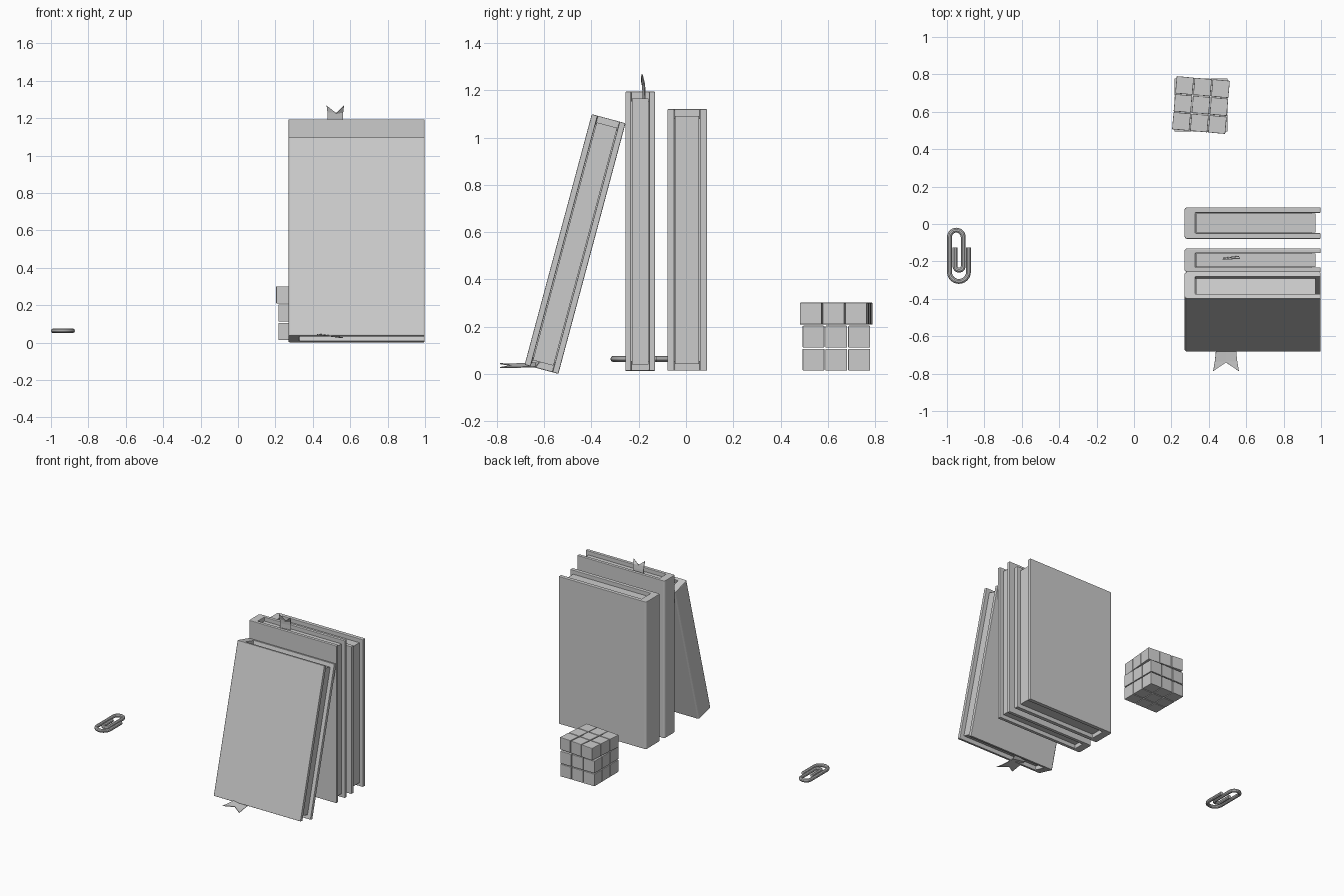
import bpy
import bmesh
from math import radians, sin, cos, pi
from mathutils import Matrix, Vector

if "Cube" in bpy.data.objects:
    bpy.data.objects.remove(bpy.data.objects["Cube"])

# One plain grey for everything
grey = bpy.data.materials.new("plain grey")
grey.use_nodes = True
grey.diffuse_color = (0.6, 0.6, 0.6, 1)
grey.node_tree.nodes["Principled BSDF"].inputs["Base Color"].default_value = (0.6, 0.6, 0.6, 1)


def add_object(name, bm, matrix=Matrix(), bevel=0):
    bmesh.ops.recalc_face_normals(bm, faces=bm.faces)
    mesh = bpy.data.meshes.new(name)
    bm.to_mesh(mesh)
    bm.free()
    mesh.materials.append(grey)
    obj = bpy.data.objects.new(name, mesh)
    obj.matrix_world = matrix
    bpy.context.collection.objects.link(obj)
    if bevel:
        mod = obj.modifiers.new("edges", "BEVEL")
        mod.width = bevel
        mod.segments = 2
        mod.limit_method = "ANGLE"
    return obj


def extrude_profile(points, z0, z1):
    bm = bmesh.new()
    face = bm.faces.new([bm.verts.new((x, y, z0)) for x, y in points])
    result = bmesh.ops.extrude_face_region(bm, geom=[face])
    top = [v for v in result["geom"] if isinstance(v, bmesh.types.BMVert)]
    bmesh.ops.translate(bm, verts=top, vec=(0, 0, z1 - z0))
    return bm


# Books: a U-shaped cover with the spine on -x, and a recessed page block
def book(name, thick, height, board, matrix):
    left, right, spine, cut = 0.27, 0.997, 0.058, 0.012
    h, inner = thick / 2, thick / 2 - board
    half = [(left, h - cut), (left + cut * 0.3, h - cut * 0.3), (left + cut, h),
            (right, h), (right, inner), (left + spine, inner)]
    outline = half + [(x, -y) for x, y in reversed(half)]
    add_object(name + "_cover", extrude_profile(outline, 0, height), matrix, 0.004)
    gap = 0.003
    y, x0, x1 = inner - gap, left + spine + gap, 0.97
    pages = [(x0, y), (x1, y), (x1, -y), (x0, -y)]
    add_object(name + "_pages", extrude_profile(pages, 0.028, height - 0.028), matrix)
    # Thin strip joining the page block to the boards and spine
    glue = [(left + spine, inner), (x1 - 0.02, inner),
            (x1 - 0.02, -inner), (left + spine, -inner)]
    add_object(name + "_binding", extrude_profile(glue, 0.04, height - 0.04), matrix)


book("back_book", 0.168, 1.107, 0.03, Matrix.Translation((0, 0.005, 0.013)))
book("middle_book", 0.126, 1.182, 0.025, Matrix.Translation((0, -0.194, 0.012)))
lean = Matrix.Translation((0, -0.6115, 0.019)) @ Matrix.Rotation(radians(-15), 4, "X")
book("leaning_book", 0.148, 1.098, 0.026, lean)


# Ribbon bookmarks: rows of (y, z, half width, twist) ending in a notched tail
def ribbon(name, x, rows, notch):
    bm = bmesh.new()
    grid = []
    for i, (y, z, half, twist) in enumerate(rows):
        row = []
        for side in (-1, 0, 1):
            p = Vector((x + side * half, y, z)) + side * Vector(twist)
            if i == len(rows) - 1 and side == 0:
                p += Vector(notch)
            row.append(bm.verts.new(p))
        grid.append(row)
    for a, b in zip(grid, grid[1:]):
        for j in range(2):
            bm.faces.new((a[j], a[j + 1], b[j + 1], b[j]))
    mod = add_object(name, bm).modifiers.new("thickness", "SOLIDIFY")
    mod.thickness = 0.004
    mod.offset = 0


lean_up = (0, 0.005, 0)
ribbon("middle_bookmark", 0.52,
       [(-0.176, 1.1, 0.04, lean_up), (-0.178, 1.2, 0.041, lean_up),
        (-0.181, 1.23, 0.042, lean_up), (-0.187, 1.267, 0.046, (0, 0.002, 0))],
       (0, 0, -0.045))
drop = (0, 0, -0.008)
ribbon("leaning_bookmark", 0.492,
       [(-0.6, 0.08, 0.05, drop), (-0.635, 0.038, 0.052, drop), (-0.69, 0.036, 0.055, drop),
        (-0.735, 0.034, 0.06, drop), (-0.787, 0.035, 0.069, drop)],
       (0, 0.047, 0))

# Puzzle cube: three layers of nine blocks, the top layer turned a little
step = 0.0965
for layer, (label, turn) in enumerate((("bottom", 0), ("middle", 0), ("top", -5))):
    bm = bmesh.new()
    for i in (-1, 0, 1):
        for j in (-1, 0, 1):
            bmesh.ops.create_cube(bm, size=0.092,
                                  matrix=Matrix.Translation((i * step, j * step, 0)))
    place = Matrix.Translation((0.358, 0.636, 0.06 + layer * 0.0975))
    add_object("puzzle_" + label + "_layer", bm,
               place @ Matrix.Rotation(radians(turn), 4, "Z"), 0.003)


# Paperclip: wire bent through three half turns
def half_turn(cx, cy, r, start, direction):
    return [(cx + r * cos(start + direction * pi * k / 12),
             cy + r * sin(start + direction * pi * k / 12)) for k in range(13)]


path = [(-0.885, -0.125)]
path += half_turn(-0.936, -0.256, 0.051, 0, -1)
path += half_turn(-0.95, -0.07, 0.037, pi, -1)
path += half_turn(-0.935, -0.225, 0.022, 0, -1)
path += [(-0.957, -0.125)]
curve = bpy.data.curves.new("paperclip", "CURVE")
curve.dimensions = "3D"
curve.bevel_depth = 0.013
curve.bevel_resolution = 3
curve.use_fill_caps = True
spline = curve.splines.new("POLY")
spline.points.add(len(path) - 1)
for point, (x, y) in zip(spline.points, path):
    point.co = (x, y, 0.063, 1)
curve.materials.append(grey)
clip = bpy.data.objects.new("paperclip", curve)
bpy.context.collection.objects.link(clip)
bpy.context.view_layer.objects.active = clip
clip.select_set(True)
bpy.ops.object.convert(target="MESH")
bpy.ops.object.shade_smooth_by_angle()
